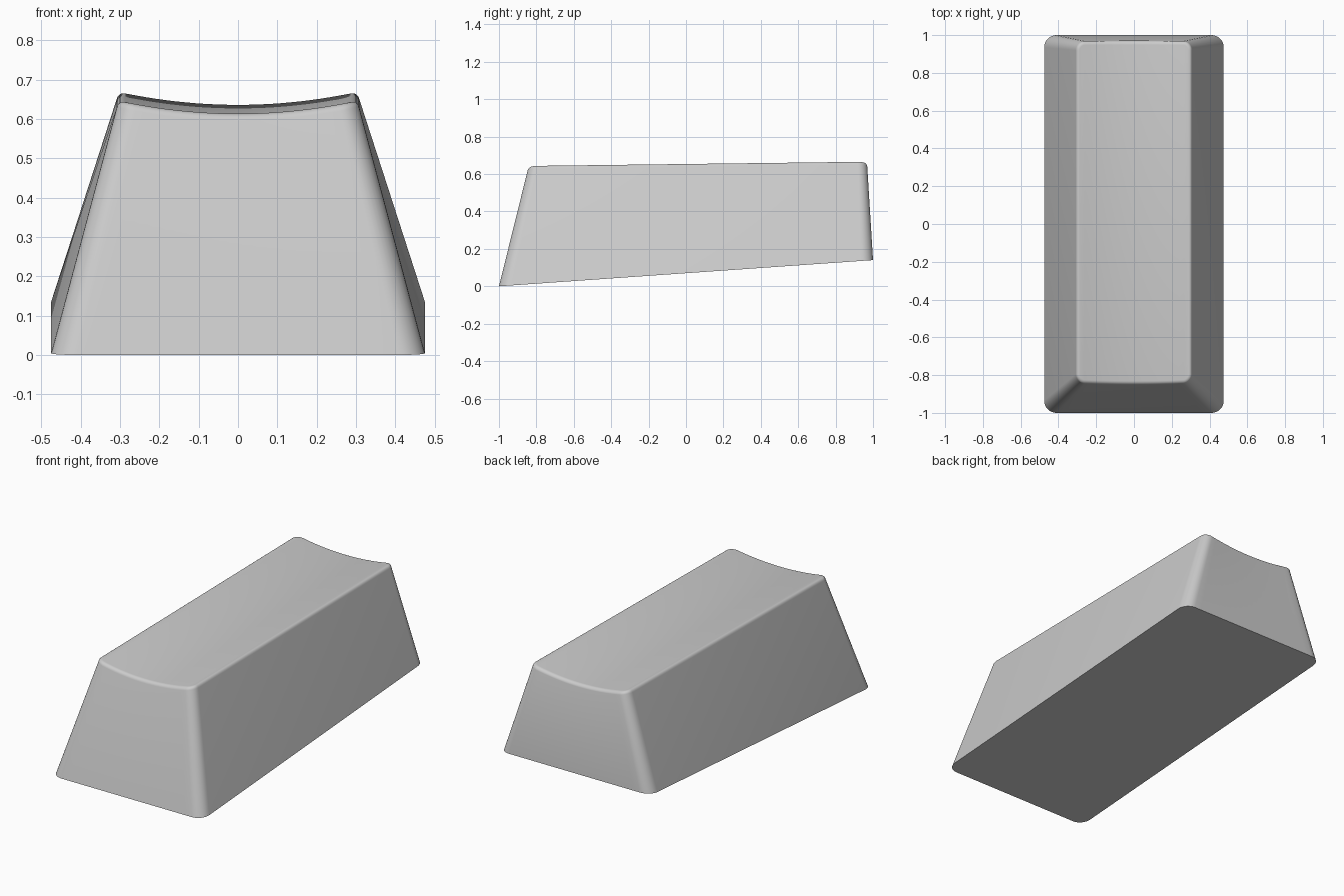
import bpy
import bmesh
from math import sin, cos, pi
from mathutils import Vector

cube = bpy.data.objects.get("Cube")
if cube:
    bpy.data.objects.remove(cube, do_unlink=True)

ARC_STEPS = 8      # segments in each rounded corner
EDGE_STEPS = 20    # segments across the short edges
FILLET_STEPS = 5   # segments in the rounded top rim
FILLET = 0.022


def outline(half_x, y_front, y_back, radius):
    """Rounded rectangle, counter-clockwise; its front half mirrors its back half."""
    inner = half_x - radius
    arc = [(inner + radius * sin(a), radius * (1 - cos(a)))
           for a in (pi / 2 * i / ARC_STEPS for i in range(ARC_STEPS + 1))]
    edge = [(inner * (2 * i / EDGE_STEPS - 1), 0) for i in range(1, EDGE_STEPS)]
    half = [(-x, d) for x, d in reversed(arc)] + edge + arc
    front = [Vector((x, y_front + d)) for x, d in half]
    back = [Vector((x, y_back - d)) for x, d in reversed(half)]
    return front + back


def base_z(y):
    return 0.07 * (y + 1)


def rim_z(y):
    return 0.656 + 0.0125 * y


def dip(x):
    """Depth of the hollow running along the top."""
    return 0.032 * max(0, 1 - (x / 0.3) ** 2)


# Rings from the sloping base up to the hollowed top
bottom = outline(0.475, -1, 1, 0.065)
top = outline(0.309, -0.845, 0.969, 0.05)
rings = [[(p.x, p.y, base_z(p.y)) for p in bottom]]
for step in range(FILLET_STEPS + 1):
    angle = pi / 2 * (0.15 + 0.85 * step / FILLET_STEPS)
    inset = FILLET * (1 - cos(angle))
    drop = FILLET * (1 - sin(angle))
    ring = []
    for p, low, high in zip(outline(0.309 - inset, -0.845 + inset, 0.969 - inset,
                                    0.05 - inset), bottom, top):
        # Keep the walls flat where the rim dips
        lean = dip(high.x) / (rim_z(high.y) - base_z(low.y))
        q = p + (low - high) * lean
        ring.append((q.x, q.y, rim_z(q.y) - dip(q.x) - drop))
    rings.append(ring)

# Skin the rings, then close the base and the top
bm = bmesh.new()
verts = [[bm.verts.new(co) for co in ring] for ring in rings]
count = len(bottom)
for lower, upper in zip(verts, verts[1:]):
    for i in range(count):
        j = (i + 1) % count
        bm.faces.new((lower[i], lower[j], upper[j], upper[i]))
bm.faces.new(list(reversed(verts[0])))
cap = verts[-1]
for i in range(count // 2 - 1):
    bm.faces.new((cap[i], cap[i + 1], cap[count - 2 - i], cap[count - 1 - i]))
bmesh.ops.recalc_face_normals(bm, faces=bm.faces)

mesh = bpy.data.meshes.new("keycap")
bm.to_mesh(mesh)
bm.free()
keycap = bpy.data.objects.new("keycap", mesh)
bpy.context.collection.objects.link(keycap)

# Plain grey plastic
grey = bpy.data.materials.new("light grey plastic")
grey.use_nodes = True
colour = (0.6, 0.6, 0.6, 1)
grey.diffuse_color = colour
grey.node_tree.nodes["Principled BSDF"].inputs["Base Color"].default_value = colour
mesh.materials.append(grey)

bpy.ops.object.select_all(action="DESELECT")
keycap.select_set(True)
bpy.context.view_layer.objects.active = keycap
bpy.ops.object.shade_smooth_by_angle(angle=pi / 6)
